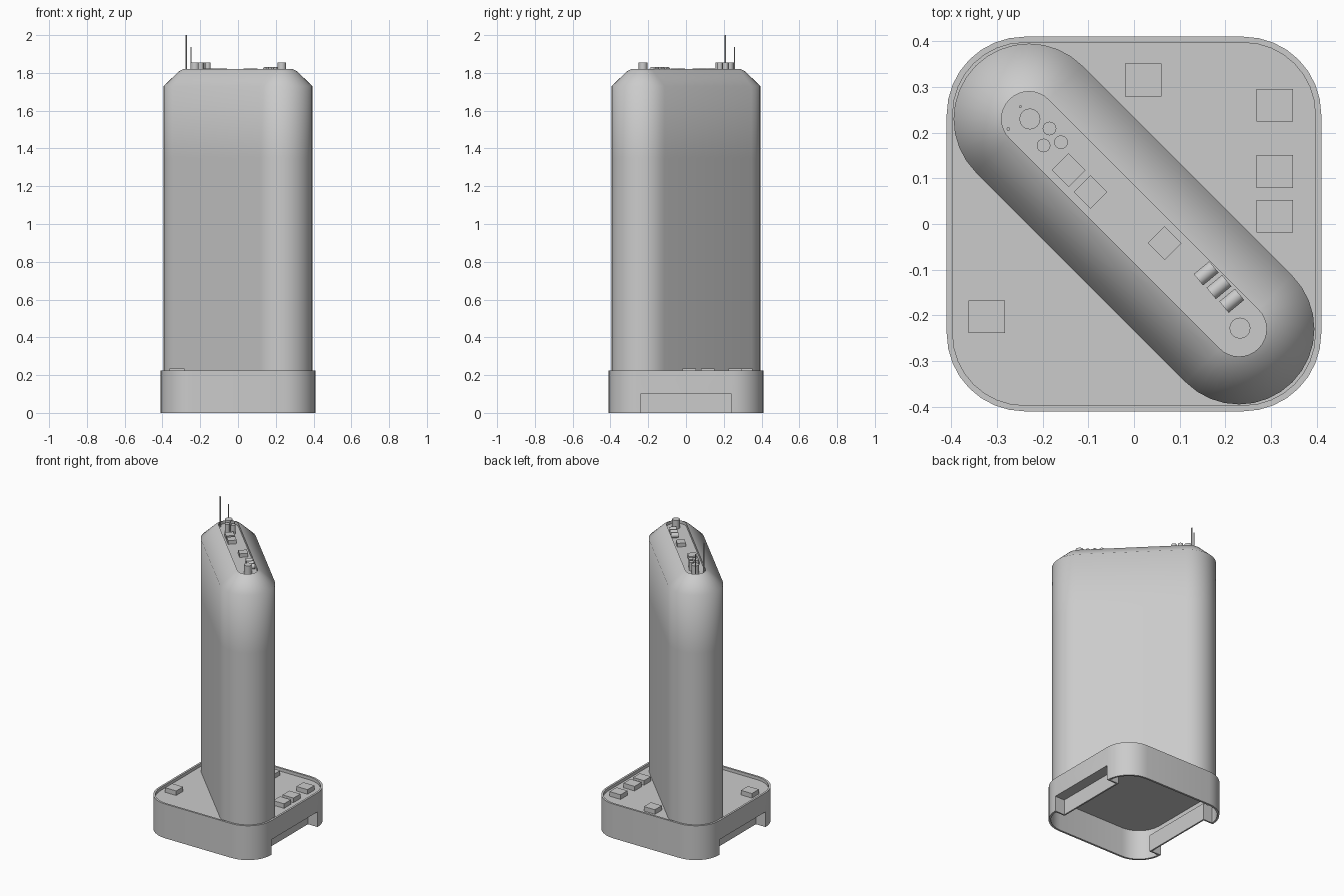
import bpy
import bmesh
from math import pi, sin, cos, radians
from mathutils import Vector, Matrix

if "Cube" in bpy.data.objects:
    bpy.data.objects.remove(bpy.data.objects["Cube"])

GREY = (0.6, 0.6, 0.6, 1)
grey = bpy.data.materials.new("light grey")
grey.use_nodes = True
grey.diffuse_color = GREY
grey.node_tree.nodes["Principled BSDF"].inputs["Base Color"].default_value = GREY


def finish(name, bm, angle=30):
    """Turn a bmesh into a shaded, coloured object."""
    bmesh.ops.recalc_face_normals(bm, faces=bm.faces)
    mesh = bpy.data.meshes.new(name)
    bm.to_mesh(mesh)
    bm.free()
    mesh.materials.append(grey)
    ob = bpy.data.objects.new(name, mesh)
    bpy.context.collection.objects.link(ob)
    bpy.ops.object.select_all(action="DESELECT")
    ob.select_set(True)
    bpy.context.view_layer.objects.active = ob
    if angle:
        bpy.ops.object.shade_smooth_by_angle(angle=radians(angle))
    return ob


def box(name, centre, size, turn=0):
    bm = bmesh.new()
    bmesh.ops.create_cube(bm, size=1)
    m = Matrix.Translation(centre) @ Matrix.Rotation(turn, 4, "Z") @ Matrix.Diagonal((*size, 1))
    bmesh.ops.transform(bm, matrix=m, verts=bm.verts)
    return finish(name, bm, 0)


def cylinder(name, start, end, radius, sides=16):
    start, end = Vector(start), Vector(end)
    axis = end - start
    bm = bmesh.new()
    m = Matrix.Translation((start + end) / 2) @ axis.to_track_quat("Z", "Y").to_matrix().to_4x4()
    bmesh.ops.create_cone(bm, cap_ends=True, segments=sides, radius1=radius,
                          radius2=radius, depth=axis.length, matrix=m)
    return finish(name, bm)


def outline(centres, radius, steps):
    """Rounded outline made of one arc around each (x, y, start angle)."""
    sweep = 2 * pi / len(centres)
    return [(x + radius * cos(a + sweep * i / steps), y + radius * sin(a + sweep * i / steps))
            for x, y, a in centres for i in range(steps + 1)]


def loft(name, centres, steps, profile, angle):
    """Closed solid from stacked outlines of (radius, height)."""
    bm = bmesh.new()
    rings = [[bm.verts.new((x, y, z)) for x, y in outline(centres, r, steps)] for r, z in profile]
    for low, high in zip(rings, rings[1:]):
        for i in range(len(low)):
            bm.faces.new((low[i - 1], low[i], high[i], high[i - 1]))
    bm.faces.new(rings[0])
    bm.faces.new(rings[-1])
    return finish(name, bm, angle)


# Hollow tray base with a raised rim
C = 0.24
corners = [(C, C, 0), (-C, C, pi / 2), (-C, -C, pi), (C, -C, 3 * pi / 2)]
OUT, INN, FLOOR = 0.17, 0.157, 0.205
base = loft("base_tray", corners, 8,
            [(INN, 0.195), (INN, 0), (OUT, 0), (OUT, 0.225), (INN, 0.225), (INN, FLOOR)], 30)

# Low openings cut through the two side walls
cutter = box("opening_cutter", (0, 0, 0), (1, 2 * C, 0.2))
cutter.hide_render = True
cut = base.modifiers.new("openings", "BOOLEAN")
cut.operation, cut.solver, cut.object = "DIFFERENCE", "EXACT", cutter
bpy.context.view_layer.objects.active = base
bpy.ops.object.modifier_apply(modifier=cut.name)
bpy.data.objects.remove(cutter)

# Recessed pockets behind the openings
for side, label in ((1, "left"), (-1, "right")):
    box(label + "_recess_panel", (side * 0.335, 0, 0.05), (0.01, 2 * C, 0.1))
    box(label + "_recess_ceiling", (side * 0.365, 0, 0.105), (0.07, 2 * C, 0.01))
    for end in (1, -1):
        box(label + "_recess_cheek", (side * 0.365, end * (C + 0.005), 0.055), (0.07, 0.01, 0.11))

# Diagonal tower with a sloped shoulder and a sunken top
E = 0.23
ends = [(-E, E, pi / 4), (E, -E, 5 * pi / 4)]
TOP = 1.8
loft("tower", ends, 16,
     [(0.165, FLOOR - 0.005), (0.165, 1.35), (0.165, 1.73), (0.08, 1.81), (0.06, 1.82), (0.06, TOP)], 60)

# Blocks on the tray floor
for x, y in ((0.02, 0.315), (0.308, 0.26), (0.308, 0.115), (0.308, 0.017), (-0.322, -0.203)):
    box("floor_block", (x, y, FLOOR + 0.015), (0.08, 0.072, 0.03))

# Small blocks on the tower top
for x, y in ((-0.143, 0.118), (-0.095, 0.07), (0.067, -0.042)):
    box("top_block", (x, y, TOP + 0.012), (0.052, 0.052, 0.024), pi / 4)

# Upright drums
for x, y, r in ((-0.228, 0.23, 0.023), (0.232, -0.228, 0.023),
                (-0.185, 0.209, 0.015), (-0.198, 0.172, 0.015), (-0.16, 0.179, 0.015)):
    cylinder("upright_drum", (x, y, TOP), (x, y, 1.856), r)

# Row of lying drums
for i in range(3):
    x, y = 0.158 + 0.028 * i, -0.108 - 0.03 * i
    cylinder("lying_drum", (x - 0.017, y - 0.014, TOP + 0.015),
             (x + 0.017, y + 0.014, TOP + 0.015), 0.016)

# Antennas
cylinder("tall_antenna", (-0.275, 0.208, TOP), (-0.275, 0.208, 2), 0.004, 8)
cylinder("short_antenna", (-0.249, 0.257, TOP), (-0.249, 0.257, 1.937), 0.003, 8)
